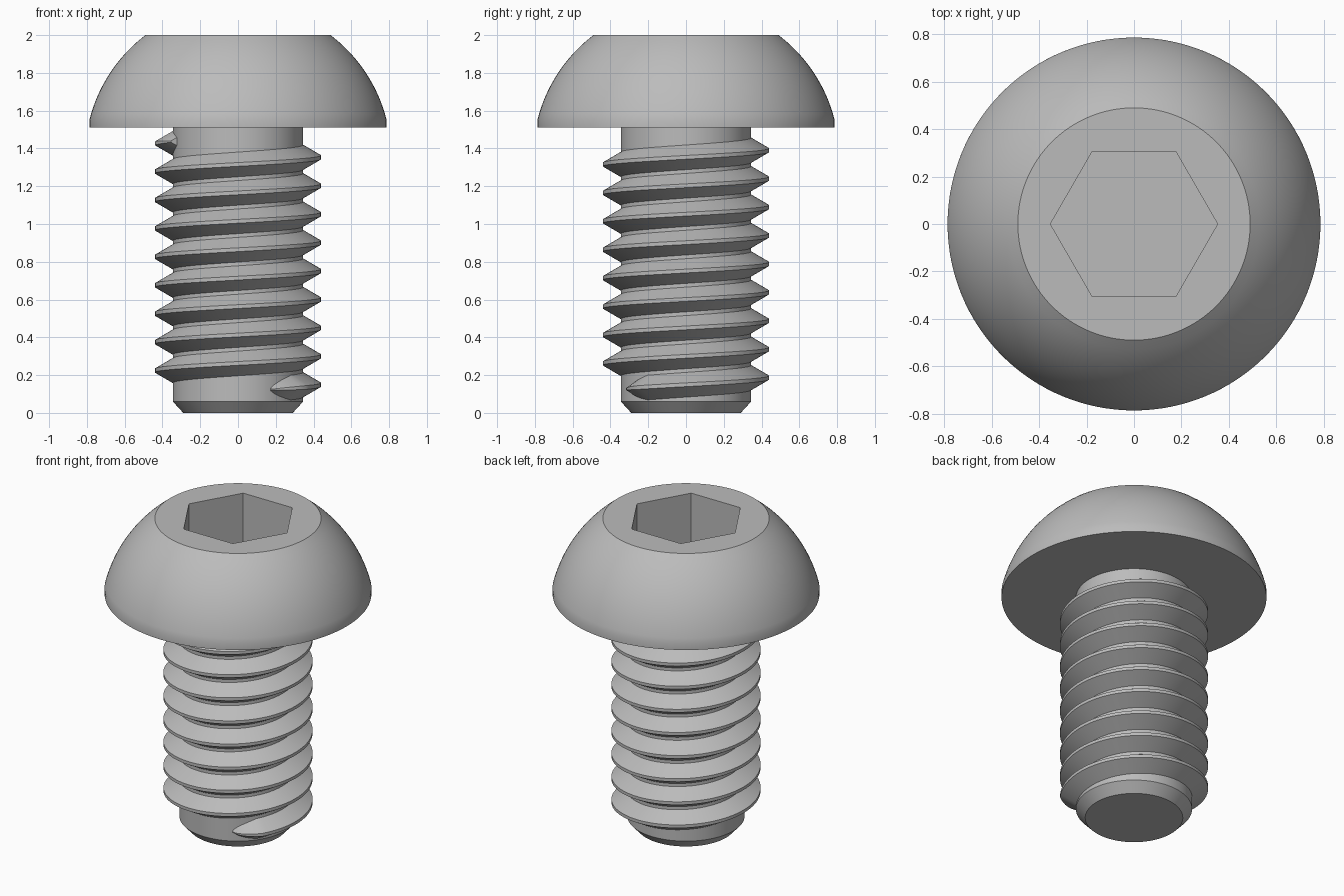
import bpy, bmesh
from math import sin, cos, pi, radians, sqrt

cube = bpy.data.objects.get("Cube")
if cube:
    bpy.data.objects.remove(cube, do_unlink=True)

steel = bpy.data.materials.new("grey steel")
steel.use_nodes = True
grey = (0.5, 0.5, 0.5, 1)
steel.diffuse_color = grey
steel.node_tree.nodes["Principled BSDF"].inputs["Base Color"].default_value = grey


def loft(name, rings, closed):
    """Join rings of points with quads; cap the ends or close the loop."""
    bm = bmesh.new()
    rows = [[bm.verts.new(p) for p in ring] for ring in rings]
    n = len(rows[0])
    for a, b in zip(rows, rows[1:]):
        for i in range(n):
            j = (i + 1) % n
            bm.faces.new((a[i], a[j], b[j], b[i]))
    if closed:
        bm.faces.new(rows[0])
        bm.faces.new(rows[-1])
    bmesh.ops.recalc_face_normals(bm, faces=bm.faces)
    mesh = bpy.data.meshes.new(name)
    bm.to_mesh(mesh)
    bm.free()
    mesh.materials.append(steel)
    obj = bpy.data.objects.new(name, mesh)
    bpy.context.collection.objects.link(obj)
    return obj


def lathe(name, profile, sides):
    """Stack circles of (radius, height) into a closed solid."""
    rings = [[(r * cos(2 * pi * i / sides), r * sin(2 * pi * i / sides), z)
              for i in range(sides)] for r, z in profile]
    return loft(name, rings, True)


def activate(obj):
    bpy.ops.object.select_all(action='DESELECT')
    obj.select_set(True)
    bpy.context.view_layer.objects.active = obj


# Domed head: short vertical rim, then a spherical cap cut flat on top
dome_centre, dome_radius = 1.354, 0.811
head_profile = [(0.787, 1.51)]
for i in range(15):
    z = 1.55 + 0.45 * i / 14
    head_profile.append((sqrt(dome_radius ** 2 - (z - dome_centre) ** 2), z))
head = lathe("head", head_profile, 128)

# Hexagonal socket cut into the head
cutter = lathe("socket_cutter", [(0.353, 1.68), (0.353, 2.2)], 6)
cutter.hide_render = True
cut = head.modifiers.new("socket", 'BOOLEAN')
cut.operation = 'DIFFERENCE'
cut.solver = 'EXACT'
cut.object = cutter
activate(head)
bpy.ops.object.modifier_apply(modifier=cut.name)
bpy.data.objects.remove(cutter, do_unlink=True)

# Shank with a chamfered tip
root = 0.345
shank = lathe("shank", [(0.29, 0), (root, 0.06), (root, 1.515)], 96)

# Right-handed helical thread, tapering quickly at both ends
pitch, crest = 0.1505, 0.44
start, end, taper = -60, 8 * 360 + 203, 24
step = 4
sections = []
for k in range(int((end - start) / step) + 1):
    deg = start + k * step
    a = radians(deg)
    full = max(0.02, min(1, (deg - start) / taper, (end - deg) / taper))
    full = sqrt(full)
    mid = 0.149 + pitch * deg / 360
    inner, outer = root - 0.008, root + (crest - root) * full
    half = 0.07 * full
    flat = 0.01 * full
    sections.append([(r * cos(a), r * sin(a), mid + dz) for r, dz in
                     ((inner, -half), (outer, -flat), (outer, flat), (inner, half))])
thread = loft("thread", sections, True)

for part in (head, shank, thread):
    activate(part)
    bpy.ops.object.shade_smooth_by_angle(angle=radians(30))
